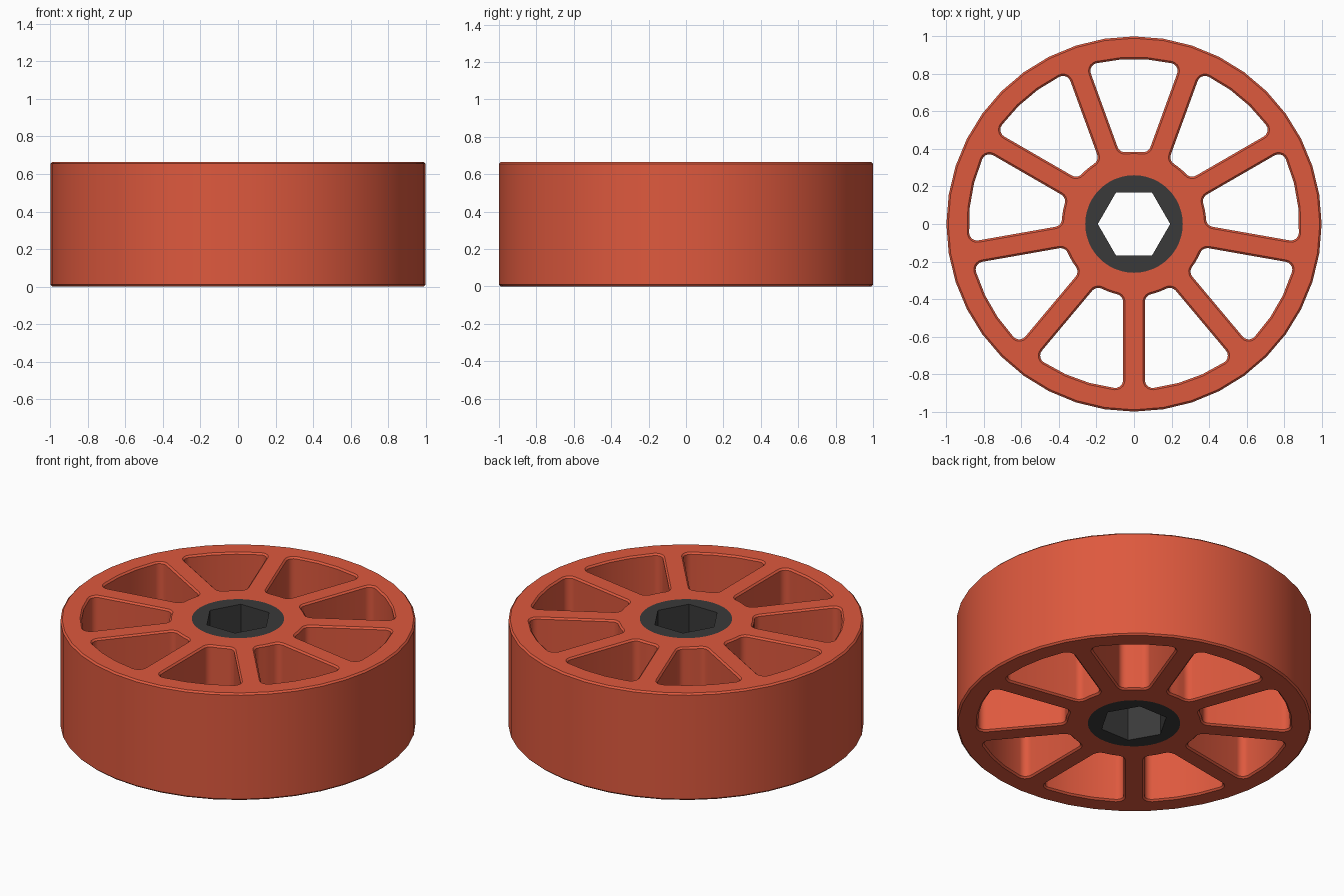
import bpy, bmesh, math
from math import sin, cos, pi, sqrt, atan2

if "Cube" in bpy.data.objects:
    bpy.data.objects.remove(bpy.data.objects["Cube"])

H = 0.665        # wheel height
SPOKES = 9
CH = 0.01        # small edge chamfer


def ring(r, n, start=0.0):
    return [(r * cos(start + 2 * pi * i / n), r * sin(start + 2 * pi * i / n)) for i in range(n)]


def arc(cx, cy, r, a0, a1, n):
    return [(cx + r * cos(a0 + (a1 - a0) * i / n), cy + r * sin(a0 + (a1 - a0) * i / n))
            for i in range(n + 1)]


def window(angle, grow):
    """Rounded opening between two spokes, centred on the given angle."""
    s, ri, ro, f = 0.058 - grow, 0.385 - grow, 0.88 + grow, 0.042 + grow
    half = pi / SPOKES
    v = -(s + f)
    uo, ui = sqrt((ro - f) ** 2 - v * v), sqrt((ri + f) ** 2 - v * v)
    ao, ai = atan2(v, uo), atan2(v, ui)      # fillet directions in the spoke frame

    def turn(p, a):
        return (p[0] * cos(a) - p[1] * sin(a), p[0] * sin(a) + p[1] * cos(a))
    inner = arc(0, 0, ri, 0, half + ai, 3)[1:-1]
    outer = arc(0, 0, ro, -(half + ao), half + ao, 3)[1:-1]
    inner = arc(0, 0, ri, half + ai, -(half + ai), 3)[1:-1]
    fillet_out = [turn(p, half) for p in arc(uo, v, f, ao, pi / 2, 5)]
    fillet_in = [turn(p, half) for p in arc(ui, v, f, pi / 2, pi + ai, 5)]
    upper = fillet_out + fillet_in
    lower = [(x, -y) for x, y in reversed(upper)]
    return [turn(p, angle) for p in upper + inner + lower + outer]


def solid(name, outlines, colour):
    """Each outline is (flat-face loop, wall loop); walls are lofted, ends filled."""
    bm = bmesh.new()
    bottom, top = [], []
    for face_loop, wall_loop in outlines:
        if wall_loop is None:
            levels = [(face_loop, 0), (face_loop, H)]
        else:
            levels = [(face_loop, 0), (wall_loop, CH), (wall_loop, H - CH), (face_loop, H)]
        rows = [[bm.verts.new((x, y, z)) for x, y in pts] for pts, z in levels]
        n = len(face_loop)
        for a, b in zip(rows, rows[1:]):
            for i in range(n):
                j = (i + 1) % n
                bm.faces.new((a[i], a[j], b[j], b[i]))
        for row, store in ((rows[0], bottom), (rows[-1], top)):
            store += [bm.edges.get((row[i], row[(i + 1) % n])) for i in range(n)]
    for edges in (bottom, top):
        bmesh.ops.triangle_fill(bm, edges=edges, use_beauty=True)
    bmesh.ops.recalc_face_normals(bm, faces=bm.faces)
    mesh = bpy.data.meshes.new(name)
    bm.to_mesh(mesh)
    bm.free()
    ob = bpy.data.objects.new(name, mesh)
    bpy.context.collection.objects.link(ob)
    mat = bpy.data.materials.new(name + "_colour")
    mat.diffuse_color = colour
    mat.use_nodes = True
    mat.node_tree.nodes["Principled BSDF"].inputs["Base Color"].default_value = mat.diffuse_color
    mesh.materials.append(mat)
    bpy.ops.object.select_all(action='DESELECT')
    ob.select_set(True)
    bpy.context.view_layer.objects.active = ob
    bpy.ops.object.shade_smooth_by_angle(angle=math.radians(30))
    return ob


# Spoked wheel body: rim, nine windows, round bore for the hub
body = [(ring(1 - CH, 40), ring(1, 40)), (ring(0.26, 48), None)]
for k in range(SPOKES):
    a = pi / 2 + k * 2 * pi / SPOKES
    body.append((window(a, CH), window(a, 0)))
solid("spoked_wheel", body, (0.73, 0.10, 0.048, 1))

# Dark hub insert with hexagonal bore
solid("hex_hub", [(ring(0.26, 48), None), (ring(0.193, 6), None)], (0.042, 0.042, 0.042, 1))
